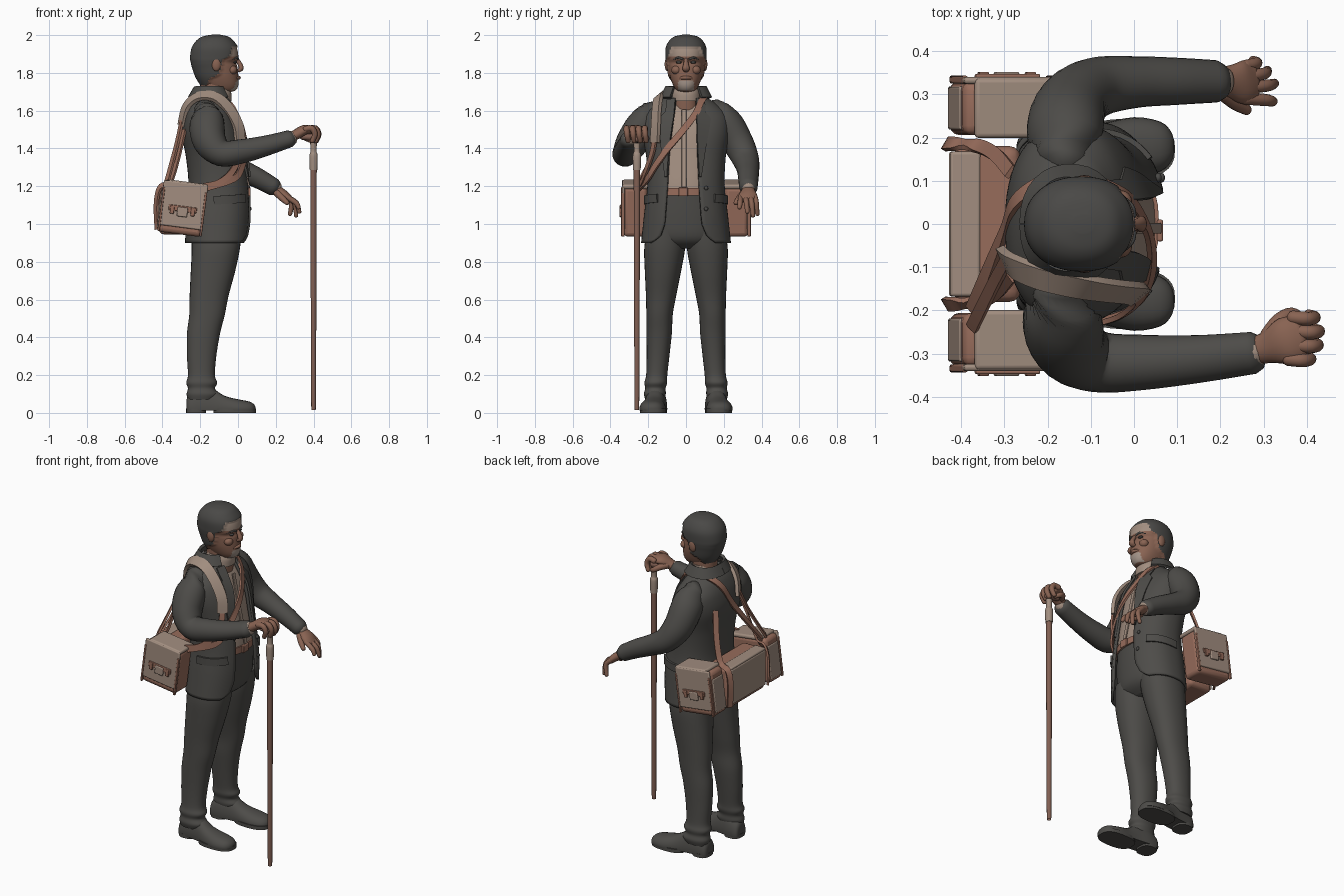
import bpy, bmesh, math
from mathutils import Vector as V, Matrix

def mat(name, r, g, b):
    m = bpy.data.materials.new(name); m.diffuse_color = (r, g, b, 1); return m
SUIT = mat("charcoal cloth", .075, .072, .066)
HAIR = mat("dark hair", .068, .066, .062)
SKIN = mat("skin", .25, .125, .085)
PALE = mat("pale canvas", .36, .27, .215)
LEATHER = mat("brown leather", .31, .15, .105)
WOOD = mat("cane wood", .22, .115, .085)
GREY = mat("grey beard", .36, .29, .245)

def catmull(rows, k):
    out, n = [], len(rows)
    for i in range(n - 1):
        a, b, c, d = (rows[max(0, min(n - 1, i + j))] for j in (-1, 0, 1, 2))
        for s in range(k):
            t = s / k
            out.append(tuple(.5 * (2*q + (r-p)*t + (2*p-5*q+4*r-u)*t*t + (3*q-p-3*r+u)*t**3)
                             for p, q, r, u in zip(a, b, c, d)))
    return out + [tuple(rows[-1])]

def table(T, z):
    z = max(T[0][0], min(T[-1][0], z))
    for a, b in zip(T, T[1:]):
        if z <= b[0]:
            t = (z - a[0]) / (b[0] - a[0])
            return [p + (q - p) * t for p, q in zip(a, b)]

def finish(o, m, angle=40):
    for x in (m if isinstance(m, list) else [m]):
        o.data.materials.append(x)
    bpy.ops.object.select_all(action='DESELECT')
    o.select_set(True); bpy.context.view_layer.objects.active = o
    bpy.ops.object.shade_smooth_by_angle(angle=math.radians(angle))
    return o

def skin_rings(name, rings, m, closed=True, caps=True, angle=40):
    n = len(rings[0]); vs = [p for r in rings for p in r]
    fs = [(i*n+j, i*n+(j+1) % n, (i+1)*n+(j+1) % n, (i+1)*n+j)
          for i in range(len(rings)-1) for j in range(n if closed else n-1)]
    if caps:
        fs += [tuple(range(n))[::-1], tuple(range((len(rings)-1)*n, len(rings)*n))]
    me = bpy.data.meshes.new(name); me.from_pydata(vs, [], fs)
    o = bpy.data.objects.new(name, me); bpy.context.collection.objects.link(o)
    return finish(o, m, angle)

def ring_pt(row, a, e=2.3, off=0):
    z, x0, x1, yc, ry = row
    f = lambda v: math.copysign(abs(v) ** (2/e), v)
    return V(((x0+x1)/2 + ((x1-x0)/2+off)*f(math.cos(a)), yc + (ry+off)*f(math.sin(a)), z))

def loft(name, rows, m, n=32, k=5, e=2.2):      # rows: z, x0, x1, y centre, half width
    return skin_rings(name, [[ring_pt(r, 2*math.pi*j/n, e) for j in range(n)] for r in catmull(rows, k)], m)

def tube(name, rows, m, n=16, k=5, ref=(0, 0, 1)):   # rows: x, y, z, side radius, other radius
    R = catmull(rows, k); rings = []; ref = V(ref)
    P = [V(r[:3]) for r in R]
    T = [(P[min(i+1, len(P)-1)] - P[max(i-1, 0)]).normalized() for i in range(len(P))]
    seq = [(P[i], T[i], R[i][3], R[i][4]) for i in range(len(P))]
    cap = lambda q, s, d, f: (q[0] + q[1]*s*d*min(q[2:]), q[1], q[2]*f, q[3]*f)
    seq = [cap(seq[0], -1, .6, .45), cap(seq[0], -1, .4, .8)] + seq + [cap(seq[-1], 1, .4, .8), cap(seq[-1], 1, .6, .45)]
    for p, t, a, b in seq:
        s = t.cross(ref).normalized(); u = s.cross(t)
        rings.append([p + s*a*math.cos(w) - u*b*math.sin(w) for w in (-2*math.pi*j/n for j in range(n))])
    return skin_rings(name, rings, m, angle=60)

def ribbon(name, pts, outs, widths, m, th=.012):
    rings = []
    for i, p in enumerate(pts):
        t = (pts[min(i+1, len(pts)-1)] - pts[max(i-1, 0)]).normalized()
        s = t.cross(outs[i]).normalized(); n = s.cross(t); w = widths[i]/2
        rings.append([p+s*w-n*th/2, p+s*w+n*th/2, p-s*w+n*th/2, p-s*w-n*th/2])
    o = skin_rings(name, rings, m)
    bm = bmesh.new(); bm.from_mesh(o.data); bmesh.ops.recalc_face_normals(bm, faces=bm.faces)
    bm.to_mesh(o.data); bm.free()
    return o

def strap(name, pts, w, m, th=.012):             # outward = away from the body axis
    P = [V(p) for p in catmull(pts, 6)]
    return ribbon(name, P, [(p - V((-.12, 0, min(p.z, 1.5)))) for p in P], [w]*len(P), m, th)

def box(name, c, d, m, bevel=.012, M=Matrix()):
    bpy.ops.mesh.primitive_cube_add(size=1)
    o = bpy.context.object; o.name = o.data.name = name
    o.data.transform(M @ Matrix.Translation(c) @ Matrix.Diagonal((*d, 1)))
    b = o.modifiers.new("bevel", 'BEVEL'); b.width = bevel; b.segments = 3
    return finish(o, m)

def ball(name, c, d, m):
    bpy.ops.mesh.primitive_uv_sphere_add(segments=16, ring_count=10, radius=1)
    o = bpy.context.object; o.name = o.data.name = name
    o.data.transform(Matrix.Translation(c) @ Matrix.Diagonal((*d, 1)))
    return finish(o, m, 60)

# jacket body: open-fronted shell
TORSO = catmull([(.90, -.28, .065, 0, .238), (1.05, -.275, .075, 0, .222), (1.2, -.262, .068, 0, .205),
                 (1.35, -.275, .045, 0, .21), (1.48, -.298, .022, 0, .232), (1.57, -.288, -.012, 0, .225),
                 (1.63, -.265, -.045, 0, .17), (1.665, -.24, -.06, 0, .118), (1.69, -.215, -.07, 0, .088)], 6)
EDGE = [(.90, .16, .19), (.93, .115, .14), (1.0, .085, .115), (1.2, .07, .10), (1.4, .06, .088), (1.6, .055, .06), (1.69, .05, .05)]
def ang(row, y): return math.asin(min(1, y/row[4]) ** 1.15)
def surf(y, z, off=0):                           # point on the jacket front
    r = table(TORSO, z)
    return ring_pt(r, math.copysign(ang(r, abs(y)), y), off=off)
rings = []
for r in TORSO:
    _, yl, yr = table(EDGE, r[0]); a, b = ang(r, yl), 2*math.pi - ang(r, yr)
    rings.append([ring_pt(r, a + (b-a)*j/56) for j in range(57)])
jacket = skin_rings("jacket_body", rings, SUIT, closed=False, caps=False, angle=60)
s = jacket.modifiers.new("thick", 'SOLIDIFY'); s.thickness = .014; s.offset = -1

# shirt, belt, trousers
loft("shirt", [(z, x0+.025, x1-.02, y, w-.025) for z, x0, x1, y, w in TORSO[10::3] if z > 1.1], PALE, e=2.3)
loft("shirt_collar", [(1.65, -.21, -.035, 0, .08), (1.69, -.2, -.035, 0, .076), (1.715, -.19, -.045, 0, .07)], PALE)
box("shirt_placket", (-.0, -.01, 0), (.008, .025, .42), PALE, .003, Matrix.Translation((.018, 0, 1.4)) @ Matrix.Rotation(-.2, 4, 'Y'))
loft("belt", [(1.15, -.25, .058, 0, .19), (1.19, -.25, .058, 0, .188)], LEATHER)
box("belt_buckle", (.06, -.015, 1.17), (.014, .05, .045), LEATHER, .004)
loft("trouser_hips", [(.87, -.21, -.04, 0, .15), (.92, -.25, .02, 0, .2), (1.03, -.255, .04, 0, .205), (1.16, -.245, .05, 0, .185)], SUIT)
for sgn, side in ((-1, "right"), (1, "left")):
    loft(side + "_trouser_leg", [(z, a, b, sgn*y, w) for z, a, b, y, w in (
        (.07, -.265, -.12, .165, .05), (.10, -.272, -.105, .165, .058), (.13, -.265, -.122, .162, .054), (.16, -.274, -.11, .16, .06),
        (.20, -.265, -.122, .155, .056), (.3, -.27, -.115, .148, .06), (.42, -.27, -.095, .142, .067), (.52, -.258, -.07, .14, .07),
        (.62, -.256, -.05, .132, .08), (.75, -.25, -.015, .122, .096), (.87, -.245, .01, .113, .108), (.97, -.25, .02, .105, .102))], SUIT)
    # shoes: sections along x with a flat bottom
    rings = []
    for x, w, h, dy in catmull([(-.272, .03, .07, -.012), (-.26, .05, .10, -.01), (-.2, .056, .135, -.008), (-.13, .056, .125, 0),
                            (-.07, .062, .09, .008), (0, .07, .072, .014), (.06, .058, .06, .016), (.085, .036, .045, .016), (.093, .012, .03, .016)], 3):
        rings.append([V((x, sgn*(.163+dy) + w*math.copysign(abs(math.cos(t))**.8, math.cos(t)), max(.012, .02+(h-.02)*math.sin(t))))
                      for t in (2*math.pi*j/24 for j in range(24))])
    skin_rings(side + "_shoe", rings, SUIT)
    for nm, x0, x1, w in (("sole", -.13, .095, .07), ("heel", -.274, -.17, .055)):
        loft(side + "_shoe_" + nm, [(0, x0, x1, sgn*.173 if nm == "sole" else sgn*.155, w), (.022, x0, x1, sgn*.173 if nm == "sole" else sgn*.155, w)], SUIT, k=1, e=2.6)
    # lapel, pocket flap, jacket buttons
    zs = [1.25 + .41*i/12 for i in range(13)]
    edge = [table(EDGE, z)[1 if sgn > 0 else 2] for z in zs]
    wid = [.012 + .07*min(1, i/9) if i < 10 else .05 for i in range(13)]
    ribbon(side + "_lapel", [surf(sgn*(e + w*.42), z, .006) for e, z, w in zip(edge, zs, wid)], [V((1, sgn*.45, .1))]*13, wid, SUIT, .012)
    P = [ring_pt(table(TORSO, 1.125 + .012*i/8), sgn*math.radians(98 - 56*i/8), off=.004) for i in range(9)]
    ribbon(side + "_pocket_flap", P, [V((p.x+.1, p.y, 0)) for p in P], [.045]*9, SUIT)
    strapP = [ring_pt(table(TORSO, 1.672), sgn*math.radians(35 + 145*i/12), off=.008) + V((0, 0, .025)) for i in range(13)]
    ribbon(side + "_jacket_collar", strapP, [V((p.x+.14, p.y, .06)) for p in strapP], [.065]*13, SUIT, .016)
for z in (1.08, 1.19):
    ball("jacket_button", surf(.105, z, .004), (.008, .011, .011), HAIR)

# sleeves and cuffs
tube("right_sleeve", [(-.155, -.13, 1.585, .085, .06), (-.165, -.215, 1.535, .095, .085), (-.15, -.28, 1.44, .09, .085), (-.085, -.318, 1.375, .07, .072),
     (.02, -.32, 1.385, .064, .064), (.15, -.312, 1.415, .053, .056), (.275, -.298, 1.452, .044, .05)], SUIT, 24, ref=(.2, .9, .5))
tube("left_sleeve", [(-.155, .13, 1.585, .085, .06), (-.16, .21, 1.535, .09, .085), (-.145, .275, 1.43, .085, .08), (-.09, .315, 1.345, .072, .07),
     (0, .328, 1.293, .06, .06), (.1, .33, 1.245, .053, .055), (.19, .33, 1.195, .046, .05)], SUIT, 24, ref=(.2, -.9, .5))
tube("right_cuff", [(.25, -.298, 1.446, .038, .04), (.288, -.294, 1.457, .036, .038)], PALE)
tube("left_cuff", [(.17, .33, 1.205, .038, .04), (.204, .33, 1.186, .036, .038)], PALE)

# hands
tube("right_palm", [(.27, -.296, 1.455, .03, .026), (.31, -.285, 1.475, .038, .027), (.35, -.272, 1.498, .055, .026), (.385, -.262, 1.498, .052, .022)], SKIN)
for i in range(4):
    y = -.312 + .032*i; x = (.385, .402, .405, .395)[i]
    tube("right_finger", [(x-.03, y, 1.502, .016, .016), (x+.005, y-.003, 1.506, .016, .016), (x+.022, y, 1.475, .015, .015), (x+.008, y+.006, 1.437, .013, .013)], SKIN, 12, 4, (0, 1, 0))
tube("right_thumb", [(.31, -.26, 1.475, .02, .02), (.335, -.225, 1.47, .018, .018), (.365, -.208, 1.452, .015, .015), (.39, -.222, 1.44, .012, .012)], SKIN, 12, 4)
tube("left_palm", [(.18, .33, 1.198, .032, .026), (.215, .33, 1.175, .036, .025), (.25, .328, 1.15, .05, .024), (.275, .33, 1.128, .047, .019)], SKIN)
for (a, b), tip in zip(((.29, .12), (.315, .128), (.34, .12), (.365, .115)), ((.322, .283, 1.085), (.325, .325, 1.062), (.308, .355, 1.042), (.275, .378, 1.05))):
    tube("left_finger", [(.255, a, 1.145, .014, .014), ((.275+tip[0])/2+.008, (a+tip[1])/2, 1.112, .014, .014), (*tip, .011, .011)], SKIN, 12, 5, (0, 1, 0))
tube("left_thumb", [(.205, .305, 1.165, .019, .019), (.235, .28, 1.135, .017, .017), (.262, .263, 1.11, .012, .012)], SKIN, 12, 4)

# walking cane
loft("cane_shaft", [(.07, .39, .41, -.26, .01), (.12, .387, .413, -.26, .013), (1.3, .383, .417, -.26, .017)], WOOD, 16)
loft("cane_collar", [(1.285, .38, .42, -.26, .02), (1.36, .378, .422, -.26, .022), (1.385, .384, .416, -.26, .016), (1.43, .382, .418, -.26, .018)], PALE, 16)
tube("cane_handle", [(.34, -.26, 1.462, .016, .016), (.4, -.26, 1.458, .022, .02), (.412, -.26, 1.445, .018, .018)], WOOD)

# head coloured by region: skin, hair, pale forehead, beard
loft("neck", [(1.6, -.2, -.05, 0, .07), (1.68, -.2, -.045, 0, .066), (1.76, -.2, -.05, 0, .066)], SKIN)
head = loft("head", [(1.7, -.13, -.035, 0, .03), (1.708, -.165, -.012, 0, .05), (1.735, -.19, .002, 0, .068), (1.78, -.218, .002, 0, .085),
     (1.83, -.236, -.003, 0, .094), (1.855, -.242, -.01, 0, .098), (1.88, -.246, .002, 0, .101), (1.93, -.238, -.006, 0, .1), (1.965, -.215, -.03, 0, .083),
     (1.985, -.185, -.055, 0, .058), (1.994, -.14, -.095, 0, .02)], [SKIN, HAIR, PALE, GREY], 64, 7)
HAIRLINE = [(1.7, -.3), (1.73, -.17), (1.77, -.15), (1.80, -.10), (1.87, -.085), (1.89, -.05), (1.935, -.035), (1.95, .1), (2.1, .1)]
bm = bmesh.new(); bm.from_mesh(head.data)
hair = set()
for f in bm.faces:
    c = f.calc_center_median()
    if c.x < table(HAIRLINE, c.z)[1]:
        f.material_index = 1; hair |= set(f.verts)
    elif c.z > 1.885: f.material_index = 2
    elif c.z < 1.757 and c.x > -.05 and abs(c.y) < .042 and c.z > 1.705: f.material_index = 3
bm.normal_update()
for v in hair:
    v.co += v.normal * .008
bm.to_mesh(head.data); bm.free()
tube("nose", [(-.006, 0, 1.872, .01, .01), (.008, 0, 1.85, .013, .012), (.017, 0, 1.825, .019, .013), (.004, 0, 1.812, .016, .01)], SKIN, ref=(1, 0, 0))
tube("lips", [(-.008, -.03, 1.772, .007, .007), (.006, 0, 1.775, .009, .01), (-.008, .03, 1.772, .007, .007)], SKIN, 10)
for sg in (-1, 1):
    ball("ear", (-.115, sg*.1, 1.845), (.024, .013, .036), SKIN)
    ball("eye", (-.016, sg*.038, 1.856), (.012, .016, .007), HAIR)
    tube("eyebrow", [(-.0, sg*.018, 1.874, .006, .006), (-.006, sg*.042, 1.88, .006, .006), (-.03, sg*.066, 1.872, .004, .004)], HAIR, 8)
    ball("cheek", (-.03, sg*.05, 1.815), (.026, .028, .024), SKIN)

# bags: two tilted side satchels and a rear pouch
for sg, side in ((-1, "right"), (1, "left")):
    M = Matrix.Translation((-.292, sg*.268, 1.085)) @ Matrix.Rotation(.13, 4, 'Y')
    box(side + "_satchel_body", (-.002, 0, -.008), (.235, .125, .265), LEATHER, .022, M)
    box(side + "_satchel_flap_top", (.012, 0, .128), (.212, .138, .024), PALE, .01, M)
    box(side + "_satchel_flap_front", (0, sg*.064, .015), (.236, .016, .238), PALE, .007, M)
    box(side + "_satchel_rear_panel", (-.118, 0, -.02), (.012, .1, .2), PALE, .005, M)
    box(side + "_satchel_clasp_strap", (0, sg*.074, -.005), (.15, .01, .03), LEATHER, .004, M)
    box(side + "_satchel_clasp", (.0, sg*.077, -.022), (.055, .014, .05), PALE, .005, M)
    for dx in (-.055, .055):
        box(side + "_satchel_buckle", (dx, sg*.077, -.015), (.022, .014, .045), LEATHER, .004, M)
    for dx in (-.112, .112):
        box(side + "_satchel_piping", (dx, sg*.066, -.02), (.012, .018, .235), LEATHER, .004, M)
    # straps that wrap over the pouch ends
    strap(side + "_pouch_strap", [(-.285, sg*.12, 1.5), (-.32, sg*.16, 1.35), (-.36, sg*.18, 1.225), (-.415, sg*.185, 1.19), (-.433, sg*.185, 1.1), (-.428, sg*.185, .97)], .032, LEATHER)
box("rear_pouch_body", (-.34, 0, 1.07), (.155, .36, .25), LEATHER, .025)
box("rear_pouch_flap", (-.42, 0, 1.08), (.016, .335, .215), PALE, .007)
box("rear_pouch_flap_top", (-.39, 0, 1.192), (.07, .335, .016), PALE, .007)

# shoulder straps
strap("shoulder_pad", [(-.3, -.08, 1.52), (-.275, -.1, 1.62), (-.21, -.125, 1.675), (-.12, -.145, 1.672), (-.05, -.155, 1.61), (-.0, -.16, 1.52), (.01, -.165, 1.43)], .06, PALE, .02)
strap("right_front_strap", [(.008, -.165, 1.46), (.01, -.178, 1.38), (-.03, -.212, 1.28), (-.1, -.235, 1.22), (-.18, -.255, 1.2)], .032, LEATHER)
strap("right_back_strap", [(-.295, -.085, 1.56), (-.325, -.14, 1.42), (-.375, -.24, 1.23)], .03, LEATHER)
chest = [tuple(surf(y, z, .014)) for y, z in ((.07, 1.64), (.045, 1.58), (-.02, 1.49), (-.09, 1.4), (-.15, 1.31), (-.19, 1.24))]
strap("cross_strap", [(-.375, -.2, 1.23), (-.305, -.03, 1.48), (-.275, .05, 1.62), (-.2, .1, 1.685), (-.12, .105, 1.69)] + chest + [(-.17, -.25, 1.19)], .034, LEATHER)
